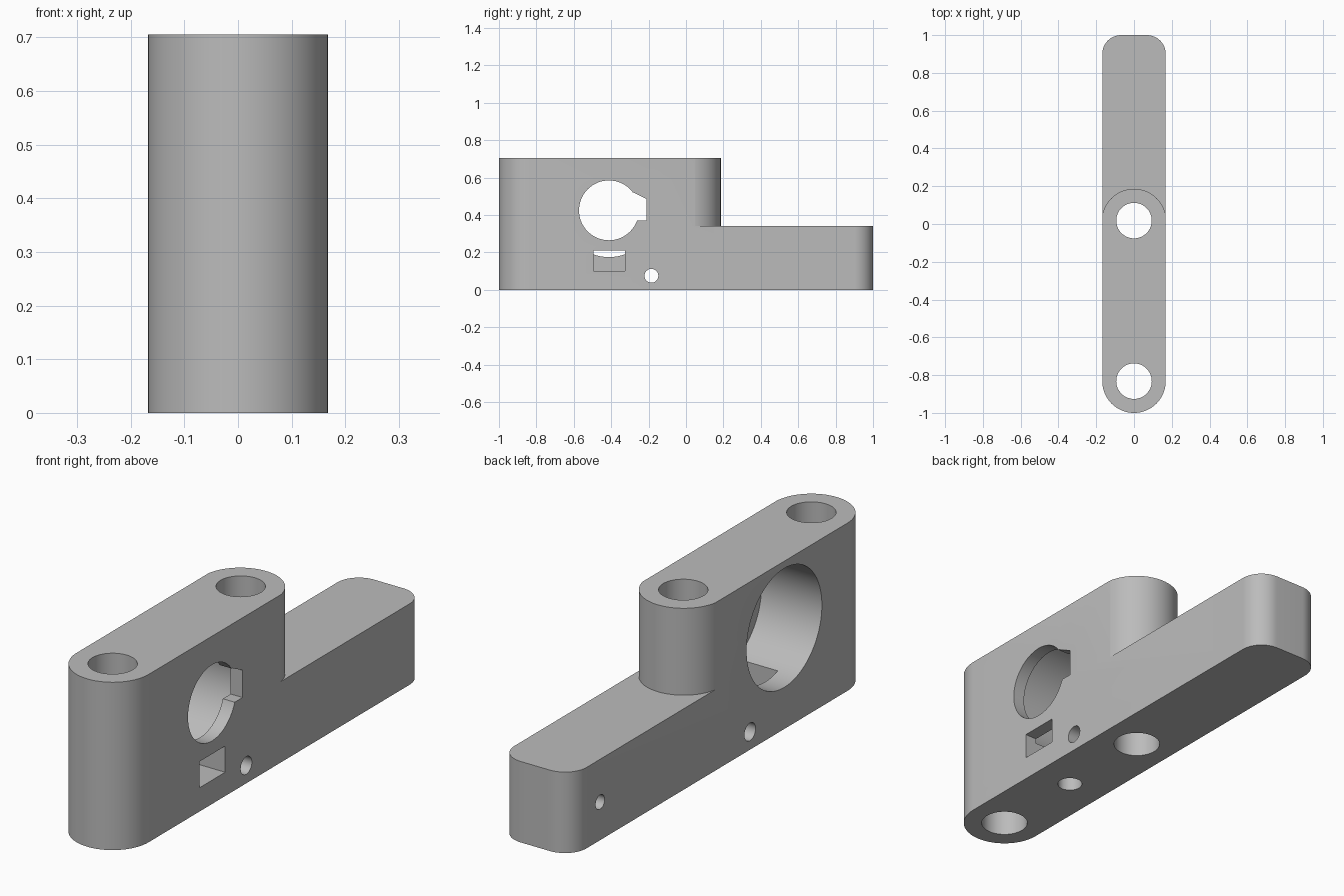
import bpy
import bmesh
from math import cos, sin, pi, radians

default = bpy.data.objects.get("Cube")
if default:
    bpy.data.objects.remove(default, do_unlink=True)

HALF_W, TOP, STEP = 0.168, 0.705, 0.34
FRONT_Y, REAR_Y, BORE_Y, BORE_Z = -0.832, 0.018, -0.412, 0.425

grey = bpy.data.materials.new("plain grey")
grey.use_nodes = True
colour = (0.5, 0.5, 0.5, 1)
grey.diffuse_color = colour
grey.node_tree.nodes["Principled BSDF"].inputs["Base Color"].default_value = colour


def arc(cx, cy, r, start, end, steps):
    angles = [radians(start + (end - start) * i / steps) for i in range(steps + 1)]
    return [(cx + r * cos(a), cy + r * sin(a)) for a in angles]


def circle(cx, cy, r, sides=64):
    return arc(cx, cy, r, 0, 360, sides)[:-1]


def prism(name, outline, axis, low, high):
    """Extrude an outline along x (points are y, z) or z (points are x, y)."""
    bm = bmesh.new()
    rings = []
    for t in (low, high):
        rings.append([bm.verts.new((t, a, b) if axis == "x" else (a, b, t))
                      for a, b in outline])
    bottom, top = rings
    bm.faces.new(bottom)
    bm.faces.new(top)
    n = len(outline)
    for i in range(n):
        j = (i + 1) % n
        bm.faces.new((bottom[i], bottom[j], top[j], top[i]))
    bmesh.ops.recalc_face_normals(bm, faces=bm.faces)
    mesh = bpy.data.meshes.new(name)
    bm.to_mesh(mesh)
    bm.free()
    mesh.materials.append(grey)
    obj = bpy.data.objects.new(name, mesh)
    bpy.context.collection.objects.link(obj)
    return obj


# Body plan: round front end, filleted rear corners
fillet = 0.1
plan = arc(0, FRONT_Y, HALF_W, 180, 360, 48)
plan += arc(HALF_W - fillet, 1 - fillet, fillet, 0, 90, 16)
plan += arc(fillet - HALF_W, 1 - fillet, fillet, 90, 180, 16)
body = prism("clamp_body", plan, "z", 0, TOP)

# Space above the low rear arm, with a round tower end
arm_gap = [(0.3, 0.015)] + arc(0, 0.015, 0.171, 0, 180, 48)
arm_gap += [(-0.3, 0.015), (-0.3, 1.2), (0.3, 1.2)]
cutters = [prism("arm_gap_cutter", arm_gap, "z", STEP, 1)]

# Vertical bolt holes
for label, y in (("front", FRONT_Y), ("rear", REAR_Y)):
    cutters.append(prism(label + "_bolt_cutter", circle(0, y, 0.094), "z", -0.1, 1))

# Large bore, leaving a thin lip with a smaller notched opening
cutters.append(prism("bore_cutter", circle(BORE_Y, BORE_Z, 0.25, 96), "x", -0.3, 0.113))
cutters.append(prism("lip_cutter", circle(BORE_Y, BORE_Z, 0.16), "x", 0, 0.3))
notch = [(-0.4, 0.37), (-0.21, 0.37), (-0.21, 0.485), (-0.28, 0.52), (-0.4, 0.52)]
cutters.append(prism("notch_cutter", notch, "x", 0.01, 0.3))

# Nut pocket and the set screw hole below it
pocket = [(-0.495, 0.1), (-0.325, 0.1), (-0.325, 0.21), (-0.495, 0.21)]
cutters.append(prism("nut_pocket_cutter", pocket, "x", -0.08, 0.3))
cutters.append(prism("set_screw_cutter", circle(0, BORE_Y, 0.05, 40), "z", -0.1, 0.3))

# Cross hole and blind hole in the arm
cutters.append(prism("cross_hole_cutter", circle(-0.185, 0.075, 0.037, 40), "x", -0.3, 0.3))
cutters.append(prism("blind_hole_cutter", circle(0.81, 0.16, 0.03, 40), "x", -0.3, 0))

# Apply the cuts
bpy.ops.object.select_all(action="DESELECT")
bpy.context.view_layer.objects.active = body
body.select_set(True)
for cutter in cutters:
    cutter.hide_render = True
    cut = body.modifiers.new(cutter.name, "BOOLEAN")
    cut.operation = "DIFFERENCE"
    cut.solver = "EXACT"
    cut.object = cutter
    bpy.ops.object.modifier_apply(modifier=cut.name)
    bpy.data.objects.remove(cutter, do_unlink=True)

bpy.ops.object.shade_smooth_by_angle(angle=pi / 6)
